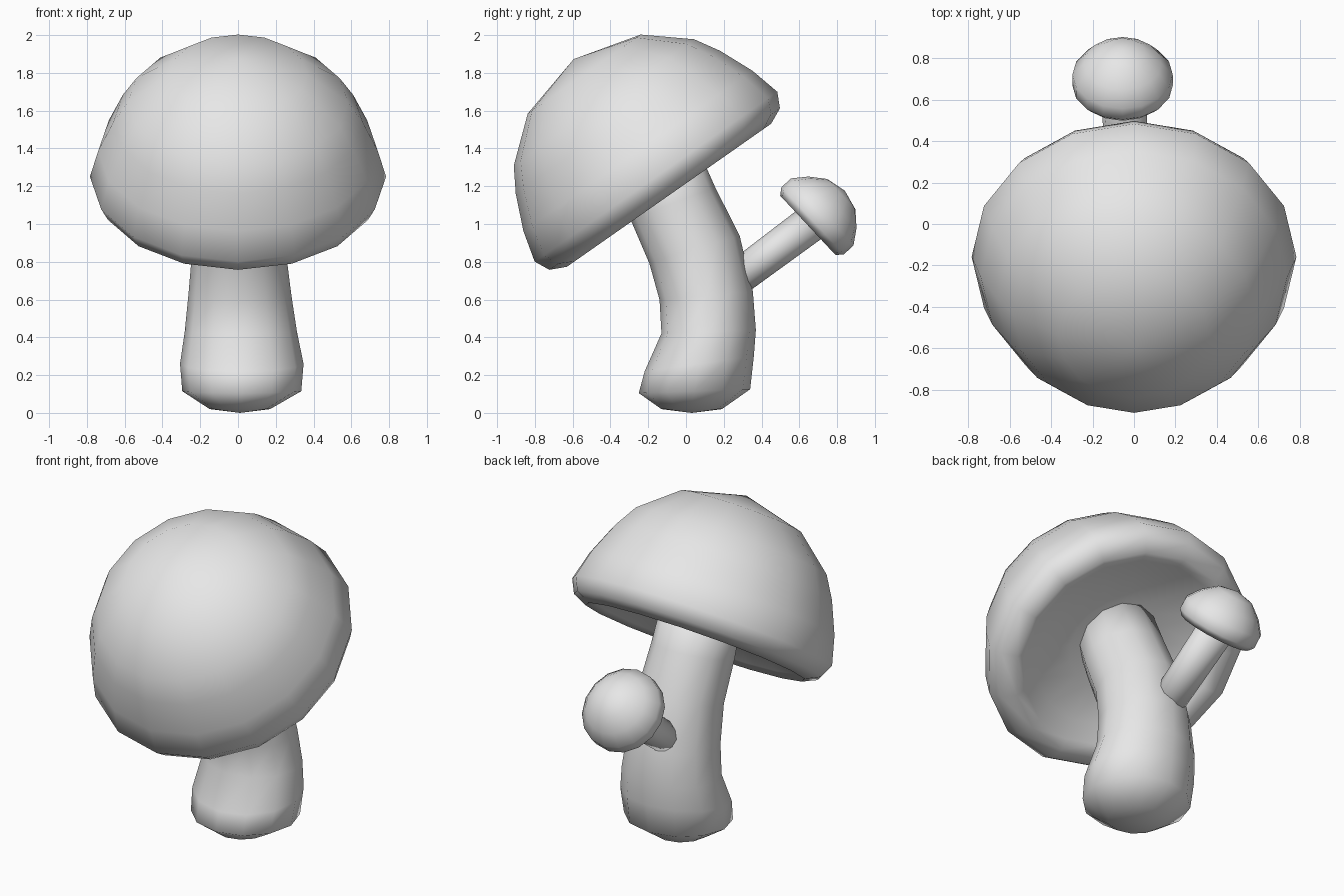
import bpy, bmesh
from math import sin, cos, pi, radians
from mathutils import Vector, Matrix

cube = bpy.data.objects.get("Cube")
if cube:
    bpy.data.objects.remove(cube, do_unlink=True)

grey = bpy.data.materials.new("plain_grey")
grey.use_nodes = True
grey.diffuse_color = (0.8, 0.8, 0.8, 1)
grey.node_tree.nodes["Principled BSDF"].inputs["Base Color"].default_value = (0.8, 0.8, 0.8, 1)


def loft(name, rings, start, end, sides):
    """Skin elliptical rings (centre, rx, ry, tilt about x) and close both ends to a point."""
    bm = bmesh.new()
    loops = []
    for centre, rx, ry, tilt in rings:
        turn = Matrix.Rotation(radians(tilt), 3, 'X')
        loops.append([bm.verts.new(Vector(centre) + turn @ Vector((rx * cos(a), ry * sin(a), 0)))
                      for a in (2 * pi * i / sides for i in range(sides))])
    first, last = bm.verts.new(start), bm.verts.new(end)
    for i in range(sides):
        j = (i + 1) % sides
        bm.faces.new((first, loops[0][j], loops[0][i]))
        bm.faces.new((last, loops[-1][i], loops[-1][j]))
        for low, high in zip(loops, loops[1:]):
            bm.faces.new((low[i], low[j], high[j], high[i]))
    bmesh.ops.recalc_face_normals(bm, faces=bm.faces)
    for face in bm.faces:
        face.smooth = True
    mesh = bpy.data.meshes.new(name)
    bm.to_mesh(mesh)
    bm.free()
    mesh.materials.append(grey)
    obj = bpy.data.objects.new(name, mesh)
    bpy.context.collection.objects.link(obj)
    return obj


def cap(name, profile, hollow, top, location, tilt, sides=16):
    """Revolve a (radius, height) profile from the hollow underside up to the crown."""
    rings = [((0, 0, h), r, r, 0) for r, h in profile]
    obj = loft(name, rings, (0, 0, hollow), (0, 0, top), sides)
    obj.location = location
    obj.rotation_euler.x = radians(tilt)
    return obj


# Thick bent stem with a bulging foot
loft("main_stem", [
    ((0.01, 0.03, 0.02), 0.16, 0.16, 0),
    ((0.02, 0.045, 0.115), 0.315, 0.295, 2),
    ((0.02, 0.07, 0.26), 0.327, 0.292, 8),
    ((0.015, 0.12, 0.43), 0.297, 0.25, 2),
    ((0.01, 0.107, 0.62), 0.273, 0.248, 5),
    ((0.005, 0.045, 0.865), 0.247, 0.25, 17),
    ((0, -0.07, 1.11), 0.24, 0.24, 20),
    ((0, -0.17, 1.36), 0.23, 0.23, 20),
], (0.01, 0.03, 0), (0, -0.18, 1.38), 12)

# Large tilted cap with a shallow hollow underneath
cap("main_cap", [
    (0.28, 0.125), (0.5, 0.085), (0.6, 0.025), (0.66, 0), (0.745, 0.04),
    (0.784, 0.12), (0.74, 0.287), (0.66, 0.472), (0.583, 0.6), (0.365, 0.783),
], 0.13, 0.88, (0, -0.09, 1.152), 35)

# Thin side stem growing from the back
loft("side_stem", [
    ((-0.03, 0.2, 0.66), 0.1, 0.092, -53),
    ((-0.055, 0.71, 1.04), 0.112, 0.1, -53),
], (-0.03, 0.19, 0.65), (-0.055, 0.72, 1.05), 12)

# Small cap leaning to the back
cap("side_cap", [
    (0.16, 0.03), (0.215, 0), (0.243, 0.035), (0.242, 0.105),
    (0.187, 0.178), (0.11, 0.242),
], 0.035, 0.268, (-0.055, 0.645, 0.993), -47)
